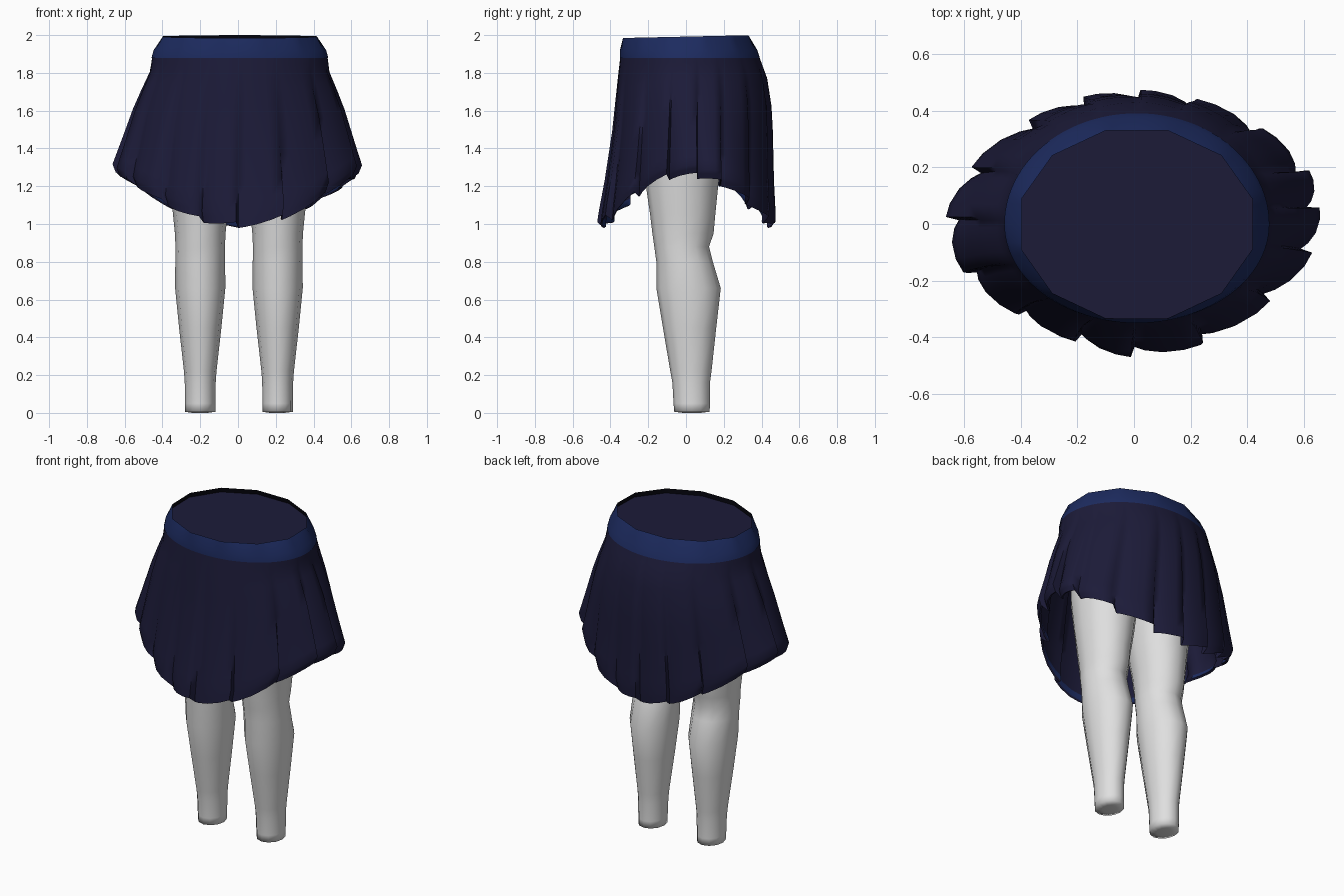
import bpy, bmesh, math
from math import sin, cos, radians, pi

if "Cube" in bpy.data.objects:
    bpy.data.objects.remove(bpy.data.objects["Cube"])


def material(name, rgb):
    m = bpy.data.materials.new(name)
    m.diffuse_color = (*rgb, 1)
    m.use_nodes = True
    m.node_tree.nodes["Principled BSDF"].inputs["Base Color"].default_value = m.diffuse_color
    return m


NAVY = material("dark navy cloth", (0.0115, 0.0108, 0.040))
BLUE = material("blue trim", (0.012, 0.024, 0.115))
BLACK = material("dark inner lining", (0.002, 0.002, 0.005))
WHITE = material("pale grey legs", (0.74, 0.74, 0.74))


def loft(name, rings, mats, face_mat=lambda i, j: 0, cap_start=None, cap_end=None, angle=40):
    """Skin closed rings of points; caps take a material index."""
    bm = bmesh.new()
    rows = [[bm.verts.new(p) for p in r] for r in rings]
    n = len(rows[0])
    for i in range(len(rows) - 1):
        for j in range(n):
            k = (j + 1) % n
            f = bm.faces.new((rows[i][j], rows[i][k], rows[i + 1][k], rows[i + 1][j]))
            f.material_index = face_mat(i, j)
    for row, cap in ((rows[0], cap_start), (rows[-1], cap_end)):
        if cap is not None:
            bm.faces.new(row).material_index = cap
    bmesh.ops.recalc_face_normals(bm, faces=bm.faces)
    me = bpy.data.meshes.new(name)
    bm.to_mesh(me)
    bm.free()
    for m in mats:
        me.materials.append(m)
    ob = bpy.data.objects.new(name, me)
    bpy.context.collection.objects.link(ob)
    bpy.ops.object.select_all(action='DESELECT')
    ob.select_set(True)
    bpy.context.view_layer.objects.active = ob
    bpy.ops.object.shade_smooth_by_angle(angle=radians(angle))
    return ob


def lerp_table(table, v):
    for a, b in zip(table, table[1:]):
        if v <= b[0]:
            t = (v - a[0]) / (b[0] - a[0])
            return [p + (q - p) * t for p, q in zip(a[1:], b[1:])]
    return list(table[-1][1:])


# Pleated skirt: profile is (drop, side radius, front depth, back depth)
PROFILE = [(0, .464, .348, .388), (.13, .476, .361, .430), (.3, .522, .377, .453),
           (.45, .560, .391, .460), (.75, .622, .431, .466), (.93, .660, .461, .474),
           (1, .642, .470, .473)]
# pleat tips: angle clockwise seen from above, reach
TIPS = [(88, 1), (70, .99), (46, .99), (23, 1.02), (7, 1), (-13, .975), (-39, .93), (-68, .98),
        (-91, 1), (-110, .94), (-133, .93), (-158, .985), (-183, 1.01), (-206, .965),
        (-234, .955), (-254, .985), (-272, 1)]
PLEAT = [(0, 1.0), (.25, 1.0), (.55, .985), (.8, .955), (.95, .925)]
columns = []
for (a, ra), (b, rb) in zip(TIPS, TIPS[1:]):
    columns += [(radians(a + (b - a) * t), r * (ra + (rb - ra) * t), t) for t, r in PLEAT]


def skirt_ring(v, inset=0.0):
    side, front, back = lerp_table(PROFILE, v)
    ring = []
    for a, r, t in columns:
        depth = back if sin(a) > 0 else front
        k = 1 + (r - 1) * v ** 1.3 - inset
        hem = 1.010 + 0.265 * cos(a) ** 2 - 0.033 * t
        ring.append((side * k * cos(a) + .01 * (1 - v), depth * k * sin(a),
                     1.885 + (hem - 1.885) * v + inset * .3))
    return ring


drops = [0, .05, .13, .2, .3, .45, .6, .75, .85, .93, .96, 1]
outer = [skirt_ring(v) for v in drops]
inner = [skirt_ring(v, .02) for v in reversed(drops)]
hem_row = len(outer)
loft("pleated_skirt", outer + inner, [NAVY, BLUE],
     lambda i, j: 1 if i == hem_row and j % len(PLEAT) != len(PLEAT) - 1 else 0, angle=75)


# Waistband: round lower edge, faceted upper opening, recessed cloth panel
def band_ring(side, front, back, z, tilt=0.0, faceted=False, n=96):
    ring = []
    step = pi / 6
    for j in range(n):
        a = 2 * pi * j / n
        k = 1
        if faceted:
            k = cos(step / 2) / cos((a + step / 2) % step - step / 2)
        y = (back if sin(a) > 0 else front) * k * sin(a)
        ring.append((.01 + side * k * cos(a), y, z + tilt * y))
    return ring


loft("waistband",
     [band_ring(.468, .350, .391, 1.878),
      band_ring(.457, .350, .378, 1.92),
      band_ring(.422, .345, .342, 1.992, .022, True),
      band_ring(.428, .346, .350, 1.962, .022, True)],
     [BLUE, BLACK, NAVY], lambda i, j: 1 if i == 2 else 0, cap_end=2, angle=30)

# Legs: (height, centre x, half width, front y, back y)
LEG = [(0.006, .205, .080, -.062, .125), (.05, .205, .080, -.066, .127),
       (.16, .205, .082, -.072, .127), (.22, .205, .086, -.083, .135),
       (.45, .205, .112, -.122, .160), (.66, .205, .133, -.157, .184),
       (.80, .205, .132, -.157, .142), (.88, .205, .131, -.168, .122),
       (.95, .205, .134, -.178, .146), (1.05, .205, .144, -.190, .155),
       (1.2, .200, .165, -.212, .170), (1.4, .200, .185, -.235, .20),
       (1.65, .200, .190, -.24, .22)]
for name, s in (("right_leg", 1), ("left_leg", -1)):
    rings = []
    for z, cx, w, f, b in LEG:
        rings.append([(.005 + s * cx + w * cos(2 * pi * j / 12),
                       (f + b) / 2 + (b - f) / 2 * sin(2 * pi * j / 12), z)
                      for j in range(12)])
    # softly shaded sole
    sole = [((x - s * .205) * .5 + s * .205, (y - .03) * .5 + .03, 0) for x, y, z in rings[0]]
    loft(name, [sole] + rings, [WHITE], cap_start=0, cap_end=0, angle=180)
